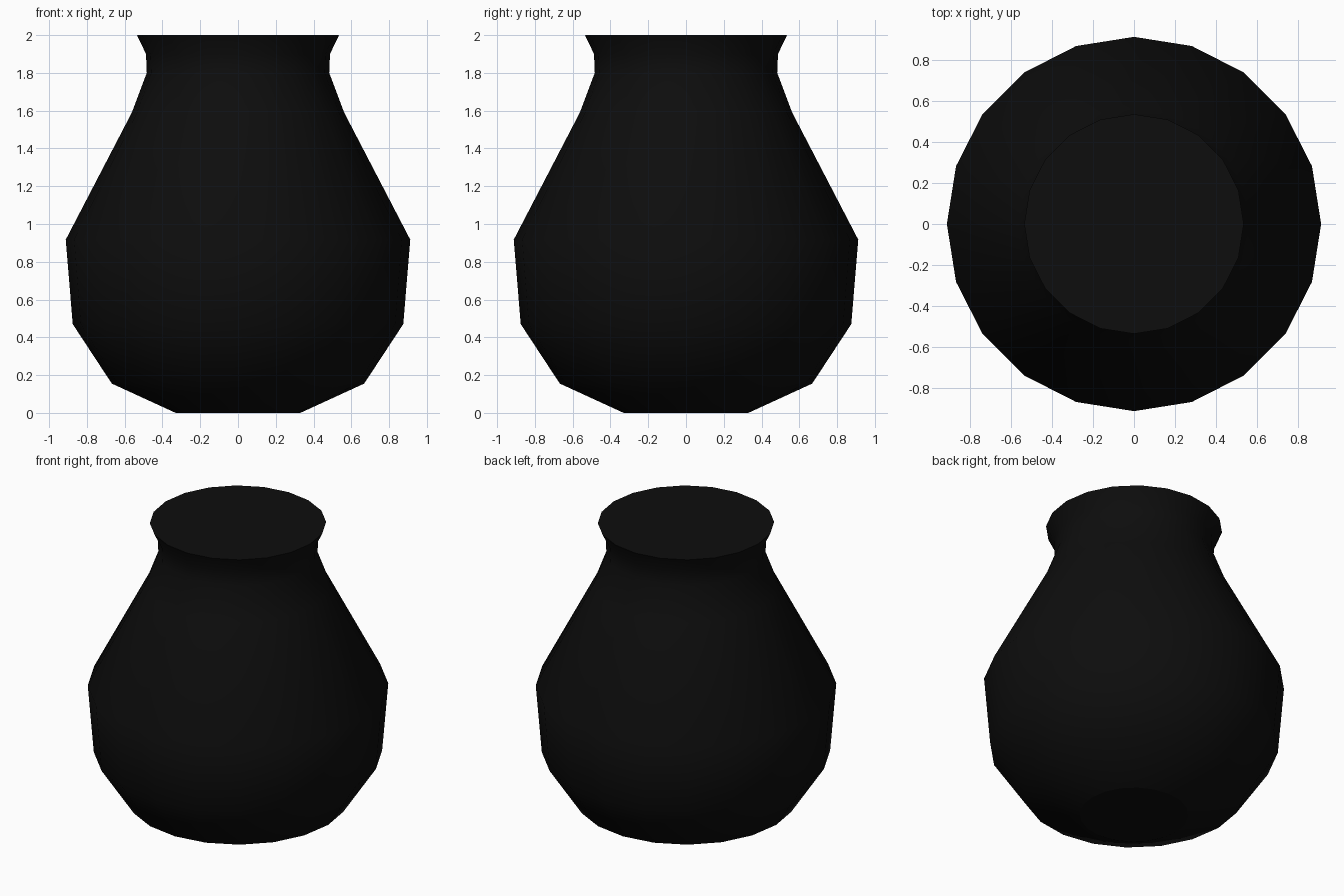
import bpy, bmesh, math

cube = bpy.data.objects.get("Cube")
if cube:
    bpy.data.objects.remove(cube, do_unlink=True)

SIDES = 20
# Radius and height, from base to lip
PROFILE = [(0.33, 0.0), (0.668, 0.155), (0.875, 0.47), (0.912, 0.917),
           (0.562, 1.59), (0.483, 1.8), (0.487, 1.9), (0.535, 2.0)]

# Black glaze
black = bpy.data.materials.new("black_glaze")
black.use_nodes = True
colour = (0.004, 0.004, 0.004, 1)
black.diffuse_color = colour
black.node_tree.nodes["Principled BSDF"].inputs["Base Color"].default_value = colour

# Lathed pot body
bm = bmesh.new()
rings = []
for radius, height in PROFILE:
    angles = [2 * math.pi * i / SIDES for i in range(SIDES)]
    rings.append([bm.verts.new((radius * math.cos(a), radius * math.sin(a), height))
                  for a in angles])
for low, high in zip(rings, rings[1:]):
    for i in range(SIDES):
        j = (i + 1) % SIDES
        bm.faces.new((low[i], low[j], high[j], high[i])).smooth = True

# Flat base and flat closed mouth
bm.faces.new(reversed(rings[0]))
bm.faces.new(rings[-1])

mesh = bpy.data.meshes.new("pot")
bm.to_mesh(mesh)
bm.free()
mesh.materials.append(black)
pot = bpy.data.objects.new("pot", mesh)
bpy.context.collection.objects.link(pot)
